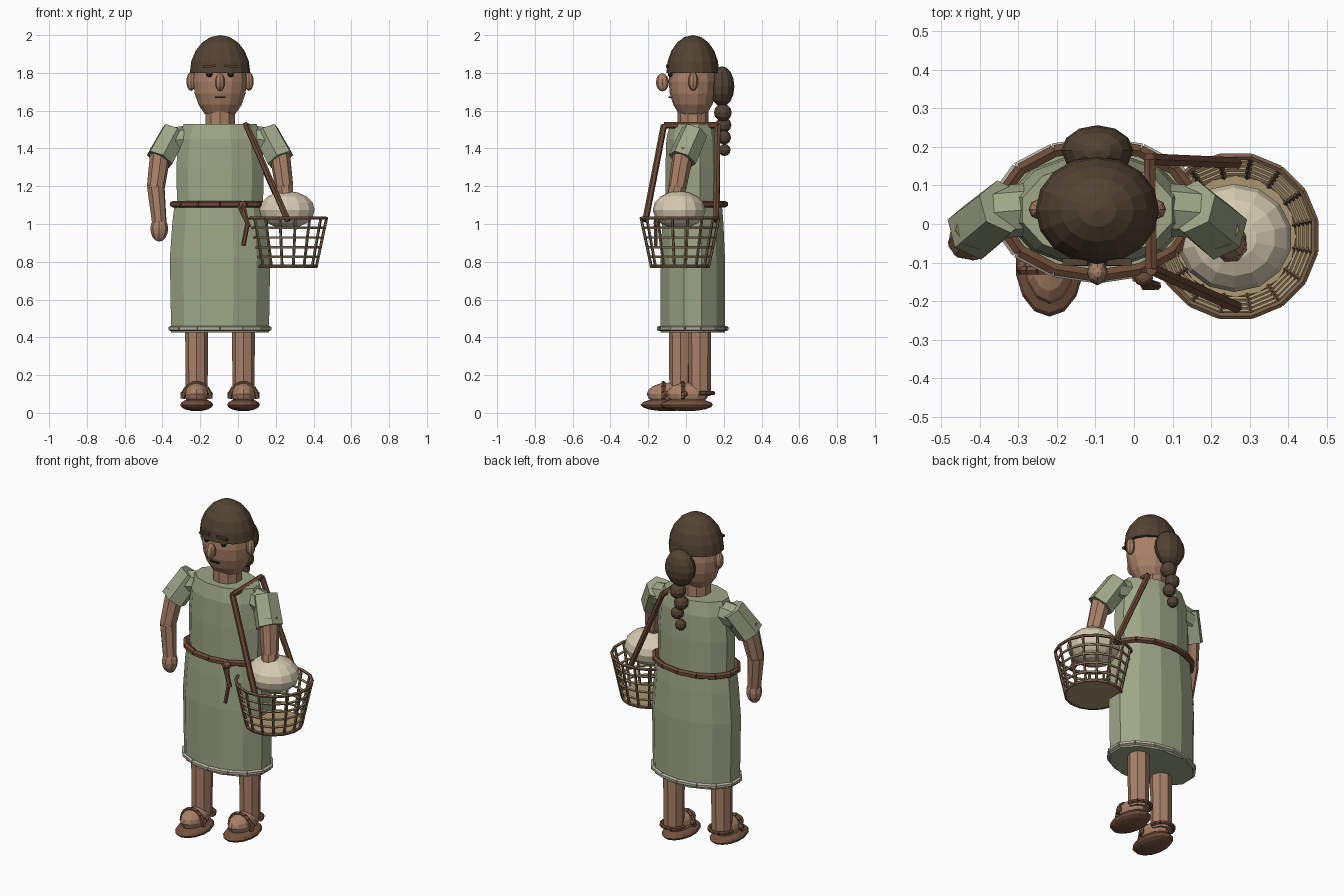
import bpy, bmesh, math
from mathutils import Vector, Matrix

if "Cube" in bpy.data.objects:
    bpy.data.objects.remove(bpy.data.objects["Cube"])

CX, CY = -0.095, 0.036          # body axis
BASKET = Vector((0.263, -0.032, 0))


def material(name, r, g, b):
    m = bpy.data.materials.new(name)
    m.use_nodes = True
    m.diffuse_color = (r, g, b, 1)
    m.node_tree.nodes["Principled BSDF"].inputs["Base Color"].default_value = (r, g, b, 1)
    return m


SKIN = material("skin", .40, .22, .14)
HAIR = material("dark_hair", .085, .055, .033)
CLOTH = material("sage_cloth", .34, .385, .245)
TRIM = material("pale_trim", .45, .42, .34)
LEATHER = material("belt_leather", .15, .068, .038)
SOLE = material("sandal_brown", .18, .085, .05)
BREAD = material("cream_bread", .68, .60, .45)
STRAW = material("straw", .42, .31, .17)
TWIG = material("basket_twig", .20, .12, .068)
INK = material("face_dark", .03, .02, .015)


def finish(name, bm, mat):
    bmesh.ops.recalc_face_normals(bm, faces=bm.faces)
    me = bpy.data.meshes.new(name)
    bm.to_mesh(me)
    bm.free()
    me.materials.append(mat)
    ob = bpy.data.objects.new(name, me)
    bpy.context.collection.objects.link(ob)
    return ob


def ball(name, center, radii, mat, seg=12, rings=8, cut=None):
    bm = bmesh.new()
    bmesh.ops.create_uvsphere(bm, u_segments=seg, v_segments=rings, radius=1)
    if cut is not None:
        geom = bm.verts[:] + bm.edges[:] + bm.faces[:]
        res = bmesh.ops.bisect_plane(bm, geom=geom, dist=1e-4, plane_co=(0, 0, cut),
                                     plane_no=(0, 0, -1), clear_outer=True)
        edges = [e for e in bm.edges if e.is_boundary]
        bmesh.ops.contextual_create(bm, geom=edges)
    bm.transform(Matrix.Translation(center) @ Matrix.Diagonal((*radii, 1)))
    return finish(name, bm, mat)


def box(name, center, size, mat, tilt=0):
    bm = bmesh.new()
    bmesh.ops.create_cube(bm, size=1)
    bm.transform(Matrix.Translation(center) @ Matrix.Rotation(tilt, 4, 'Y')
                 @ Matrix.Diagonal((*size, 1)))
    return finish(name, bm, mat)


def add_rod(bm, a, b, r1, r2, sides):
    a, b = Vector(a), Vector(b)
    d = b - a
    rot = d.to_track_quat('Z', 'Y').to_matrix().to_4x4()
    bmesh.ops.create_cone(bm, cap_ends=True, segments=sides, radius1=r1, radius2=r2,
                          depth=d.length, matrix=Matrix.Translation((a + b) / 2) @ rot)


def rods(name, paths, r, mat, sides=6, r_end=None):
    """Chains of straight round or faceted pieces in one mesh."""
    bm = bmesh.new()
    for path in paths:
        for a, b in zip(path, path[1:]):
            add_rod(bm, a, b, r, r_end or r, sides)
    return finish(name, bm, mat)


def oval(cx, cy, z, rx, ry, n, closed=True):
    pts = []
    for i in range(n + closed):
        a = 2 * math.pi * (i + .5) / n
        pts.append(Vector((cx + rx * math.cos(a), cy + ry * math.sin(a), z)))
    return pts


def loft(name, sections, mat, n=12):
    """Stack of oval sections (z, rx, ry), capped at both ends."""
    bm = bmesh.new()
    rows = [[bm.verts.new(p) for p in oval(CX, CY, z, rx, ry, n, False)]
            for z, rx, ry in sections]
    for lo, hi in zip(rows, rows[1:]):
        for i in range(n):
            j = (i + 1) % n
            bm.faces.new((lo[i], lo[j], hi[j], hi[i]))
    bm.faces.new(rows[0])
    bm.faces.new(rows[-1])
    return finish(name, bm, mat)


# Dress
loft("skirt", [(.425, .268, .176), (.82, .275, .176), (1.0, .262, .168), (1.10, .25, .16)], CLOTH)
loft("tunic", [(1.08, .235, .15), (1.30, .24, .15), (1.45, .228, .145), (1.53, .20, .125)], CLOTH)
rods("hem_trim", [oval(CX, CY, .447, .268, .178, 14)], .014, TRIM)
rods("belt", [oval(CX, CY, 1.105, .255, .17, 14)], .018, LEATHER)
rods("belt_tails", [[(.005, -.14, 1.1), (.06, -.16, .985)],
                    [(.03, -.15, 1.09), (.05, -.16, 1.0), (.028, -.16, .885)]], .012, LEATHER)
ball("belt_knot", (.025, -.14, 1.10), (.025, .022, .022), LEATHER, 8, 6)

# Head and face
rods("neck", [[(CX, CY, 1.48), (CX, CY, 1.63)]], .082, SKIN, 10)
ball("head", (CX, CY, 1.755), (.145, .128, .21), SKIN, 14, 10)
ball("hair_cap", (CX, CY, 1.80), (.16, .14, .20), HAIR, 16, 10, cut=0)
ball("nose", (CX, -.125, 1.75), (.027, .034, .048), SKIN, 8, 8)
box("mouth", (CX, -.086, 1.672), (.055, .012, .008), INK)
for s, side in ((-1, "right"), (1, "left")):
    ball(side + "_ear", (CX + s * .153, CY + .002, 1.755), (.025, .026, .05), SKIN, 8, 8)
    ball(side + "_eye", (CX + s * .057, -.082, 1.793), (.017, .014, .016), INK, 8, 6)
    box(side + "_eyebrow", (CX + s * .057, -.098, 1.835), (.065, .018, .013), HAIR, s * .08)

# Gathered hair and braid
ball("hair_bun", (CX, .19, 1.728), (.093, .066, .107), HAIR, 12, 8)
for i in range(4):
    r = .047 - .005 * i
    ball("braid_%d" % (i + 1), (CX + .012 * (-1) ** i, .195 + .003 * i, 1.59 - .066 * i),
         (r, r, r), HAIR, 10, 6)

# Arms
for s, side in ((-1, "right"), (1, "left")):
    def at(x, y, z):
        return Vector((CX + s * x, y, z))
    rods(side + "_sleeve", [[at(.242, .045, 1.488), at(.320, -.02, 1.342)]], .073, CLOTH, 6, .078)
    rods(side + "_shoulder", [[at(.13, .042, 1.46), at(.265, .03, 1.44)]], .068, CLOTH, 8)
    elbow = at(.340, -.045, 1.195)
    rods(side + "_upper_arm", [[at(.312, -.01, 1.40), elbow]], .056, SKIN, 8, .048)
    ball(side + "_elbow", elbow, (.046, .046, .046), SKIN, 8, 6)
    wrist = at(.322, -.055, 1.01) if s < 0 else at(.355, -.075, 1.08)
    rods(side + "_forearm", [[elbow, wrist]], .048, SKIN, 8, .04)
    ball(side + "_hand", wrist + Vector((0, 0, -.035)), (.047, .04, .068), SKIN, 8, 8)

# Legs and sandals
for s, side, y in ((-1, "right", -.03), (1, "left", .073)):
    x = CX + s * .124
    fy = y - .07
    rods(side + "_leg", [[(x, y, .09), (x, y, .60)]], .058, SKIN, 8, .062)
    ball(side + "_foot", (x, fy + .005, .10), (.066, .112, .06), SKIN, 12, 8)
    ball(side + "_sole", (x, fy, .043), (.089, .14, .034), SOLE, 14, 8)
    arch = [(x + .074 * math.cos(a), fy - .02, .075 + .083 * math.sin(a))
            for a in (math.pi * k / 8 for k in range(9))]
    rods(side + "_strap", [arch], .012, SOLE)
    heel = [(x + .068 * math.cos(a), y + .072 * math.sin(a), .105)
            for a in (math.pi * k / 8 for k in range(9))]
    rods(side + "_heel_strap", [heel], .011, SOLE)
    for e in (-1, 1):
        ball(side + "_strap_stud", (x + e * .07, fy - .01, .10), (.016, .016, .016), SOLE, 8, 6)

# Basket
TOP, BOTTOM, N = 1.03, .775, 16


def basket_ring(z):
    r = .155 + (.21 - .155) * (z - BOTTOM) / (TOP - BOTTOM)
    return oval(BASKET.x, BASKET.y, z, r, r, N)


levels = [BOTTOM + (TOP - BOTTOM) * k / 5 for k in range(6)]
rods("basket_hoops", [basket_ring(z) for z in levels[1:-1]], .007, STRAW, 5)
rods("basket_rims", [basket_ring(levels[0]), basket_ring(levels[-1])], .009, TWIG, 5)
rods("basket_staves", [list(p) for p in zip(basket_ring(BOTTOM)[:N], basket_ring(TOP)[:N])],
     .008, TWIG, 5)
rods("basket_floor", [[BASKET + Vector((0, 0, .77)), BASKET + Vector((0, 0, .785))]],
     .157, STRAW, N)
ball("bread", (.26, -.036, 1.075), (.15, .14, .1), BREAD, 14, 8)

# Carrying strap over the shoulder
rods("carrying_strap", [[(.265, -.215, 1.015), (.045, -.117, 1.522),
                         (.04, .168, 1.522), (.265, .158, 1.015)]], .017, LEATHER, 6)
